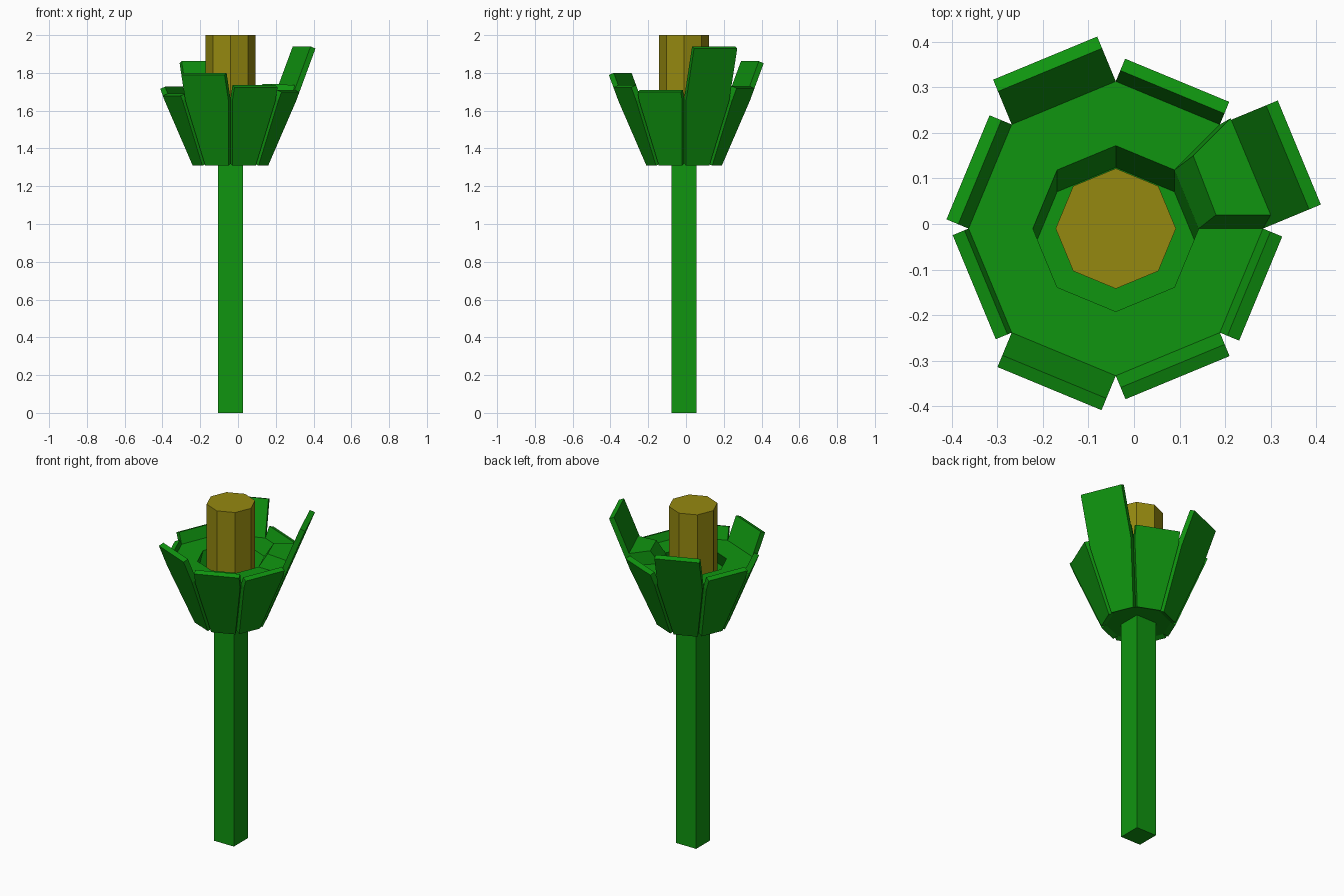
import bpy
import math
from mathutils import Vector

if "Cube" in bpy.data.objects:
    bpy.data.objects.remove(bpy.data.objects["Cube"])

AXIS = Vector((-0.04, -0.01, 0))      # flower axis
Z_BASE, Z_RIM = 1.32, 1.665           # cup bottom and rim heights
R_BASE, R_RIM, R_HOLE = 0.174, 0.323, 0.182
THICK = 0.03                          # petal thickness


def material(name, color):
    m = bpy.data.materials.new(name)
    m.diffuse_color = (*color, 1)
    m.use_nodes = True
    m.node_tree.nodes["Principled BSDF"].inputs["Base Color"].default_value = m.diffuse_color
    return m


GREEN = material("leaf_green", (0.005, 0.30, 0.005))
YELLOW = material("pollen_yellow", (0.30, 0.25, 0.005))


def add_mesh(name, verts, faces, mat):
    me = bpy.data.meshes.new(name)
    me.from_pydata([tuple(v) for v in verts], [], faces)
    me.materials.append(mat)
    ob = bpy.data.objects.new(name, me)
    bpy.context.collection.objects.link(ob)
    return ob


def corner(i, r, z):
    a = math.radians(45 * i)
    return AXIS + Vector((r * math.cos(a), r * math.sin(a), z))


def loft(name, rings, mat):
    """Closed skin through rings that all have the same number of points."""
    n = len(rings[0])
    faces = [tuple(reversed(range(n)))]
    for k in range(len(rings) - 1):
        for i in range(n):
            j = (i + 1) % n
            faces.append((k * n + i, k * n + j, (k + 1) * n + j, (k + 1) * n + i))
    faces.append(tuple(range((len(rings) - 1) * n, len(rings) * n)))
    return add_mesh(name, [v for ring in rings for v in ring], faces, mat)


def octagon(r, z, shift=Vector()):
    return [corner(i, r, z) + shift for i in range(8)]


# Square stem
def square(z):
    h = 0.066
    return [AXIS + Vector((x * h, y * h, z)) for x, y in ((-1, -1), (1, -1), (1, 1), (-1, 1))]


loft("stem", [square(0), square(Z_BASE)], GREEN)

# Octagonal cup with a hollow that slants towards the front
loft("cup", [octagon(R_BASE, Z_BASE), octagon(R_RIM, Z_RIM), octagon(R_HOLE, Z_RIM),
             octagon(R_HOLE, Z_RIM - 0.1, Vector((0, -0.048, 0)))], GREEN)

# Central pistil
loft("pistil", [octagon(0.132, 1.5), octagon(0.132, 2.0)], YELLOW)

# Thick petals on each side of the cup, reaching different heights
TOPS = (1.94, 1.73, 1.862, 1.727, 1.69, 1.80, 1.735, 1.71)
for i, top in enumerate(TOPS):
    b0, b1 = corner(i, R_BASE, Z_BASE), corner(i + 1, R_BASE, Z_BASE)
    m0, m1 = corner(i, R_RIM, Z_RIM), corner(i + 1, R_RIM, Z_RIM)
    slope = ((m0 + m1) - (b0 + b1)) / 2
    up = slope * ((top - Z_RIM) / slope.z)
    out = (b1 - b0).cross(slope).normalized() * THICK
    inner = [[b0, b1], [m0, m1], [m0 + up, m1 + up]]
    loft(f"petal_{i + 1}", [[p, p + out, q + out, q] for p, q in inner], GREEN)

# Raised wedge of the rim behind the tallest petal
base = [corner(0, R_HOLE, Z_RIM), corner(0, R_RIM, Z_RIM),
        corner(1, R_RIM, Z_RIM), corner(1, R_HOLE, Z_RIM)]
lifted = [Vector((0.18, 0.02, 1.742)), Vector((0.30, 0.02, 1.735)),
          Vector((0.212, 0.232, 1.735)), Vector((0.13, 0.15, 1.742))]
loft("raised_rim_wedge", [base, lifted], GREEN)
